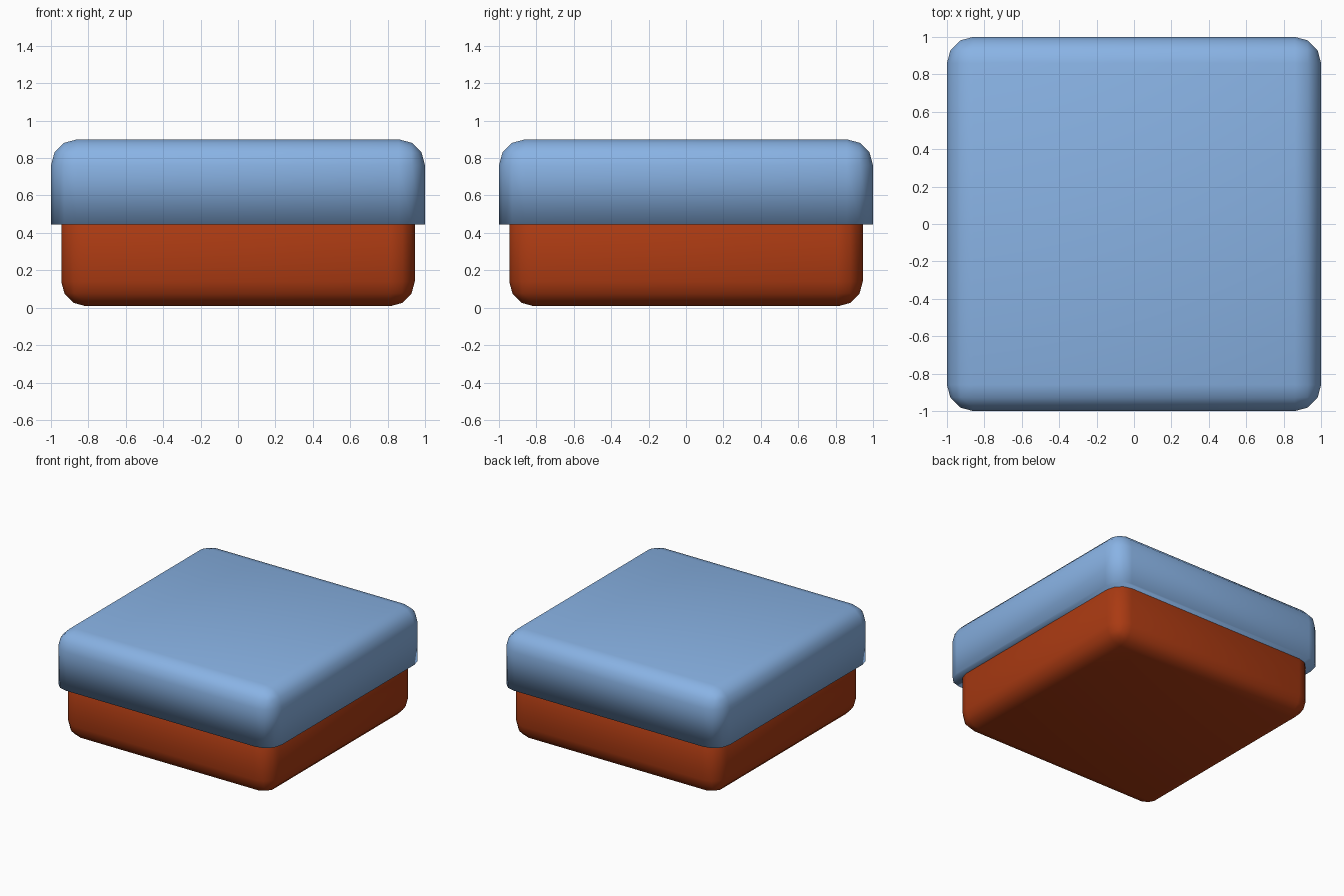
import bpy, bmesh
from mathutils import Matrix

if "Cube" in bpy.data.objects:
    bpy.data.objects.remove(bpy.data.objects["Cube"])


def material(name, rgb):
    m = bpy.data.materials.new(name)
    m.diffuse_color = (*rgb, 1)
    m.use_nodes = True
    m.node_tree.nodes["Principled BSDF"].inputs["Base Color"].default_value = m.diffuse_color
    return m


def rounded_block(name, half, z0, z1, radius, sharp_z, mat):
    """Square block whose edges are all rounded except those at height sharp_z."""
    bm = bmesh.new()
    bmesh.ops.create_cube(bm, size=1, matrix=Matrix.Translation((0, 0, (z0 + z1) / 2))
                          @ Matrix.Diagonal((2 * half, 2 * half, z1 - z0, 1)))
    edges = [e for e in bm.edges
             if any(abs(v.co.z - sharp_z) > 1e-4 for v in e.verts)]
    bmesh.ops.bevel(bm, geom=edges, offset=radius, offset_type='OFFSET',
                    segments=3, profile=0.5, affect='EDGES', clamp_overlap=True)
    for f in bm.faces:
        f.smooth = True
    me = bpy.data.meshes.new(name)
    bm.to_mesh(me)
    bm.free()
    me.materials.append(mat)
    ob = bpy.data.objects.new(name, me)
    bpy.context.collection.objects.link(ob)
    return ob


blue = material("soft_blue", (0.25, 0.45, 0.78))
rust = material("rust_red", (0.40, 0.042, 0.006))

# Lid: rounded on top, straight rim below
rounded_block("lid", 1.0, 0.445, 0.90, 0.14, 0.445, blue)

# Base: rounded below, its top tucked inside the lid
rounded_block("base", 0.945, 0.008, 0.72, 0.132, 0.72, rust)
